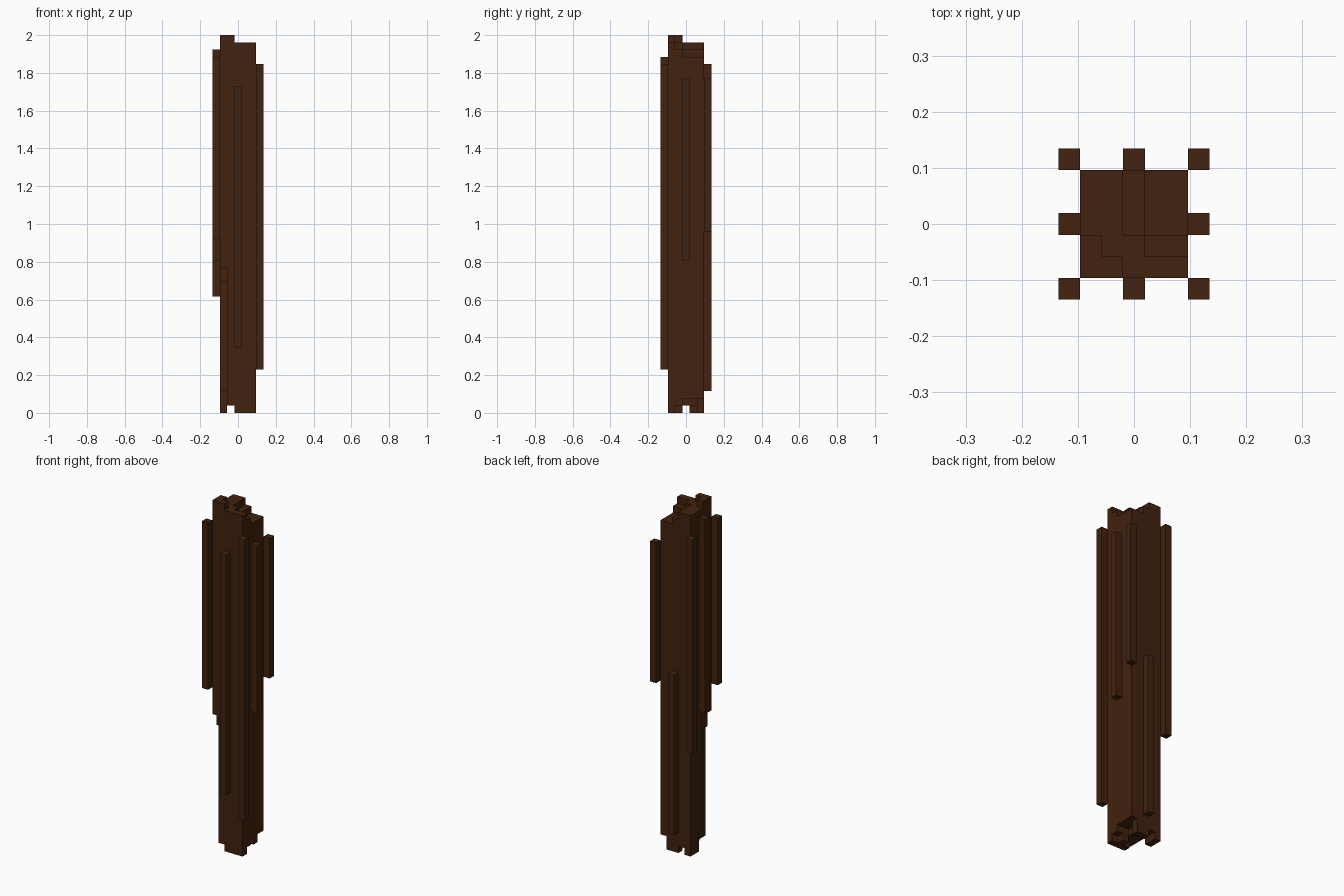
import bpy, bmesh

cube = bpy.data.objects.get("Cube")
if cube:
    bpy.data.objects.remove(cube, do_unlink=True)

U = 2 / 52  # one block

bark = bpy.data.materials.new("dark_brown_bark")
bark.use_nodes = True
COLOR = (0.0545, 0.016, 0.0044, 1)
bark.diffuse_color = COLOR
bsdf = next(n for n in bark.node_tree.nodes if n.type == 'BSDF_PRINCIPLED')
bsdf.inputs["Base Color"].default_value = COLOR


def finish(bm, name):
    bmesh.ops.remove_doubles(bm, verts=bm.verts, dist=1e-5)
    bmesh.ops.recalc_face_normals(bm, faces=bm.faces)
    mesh = bpy.data.meshes.new(name)
    bm.to_mesh(mesh)
    bm.free()
    mesh.materials.append(bark)
    obj = bpy.data.objects.new(name, mesh)
    bpy.context.collection.objects.link(obj)
    return obj


def quad(bm, pts):
    bm.faces.new([bm.verts.new([c * U for c in p]) for p in pts])


def columns(name, cells):
    """Blocky solid from {(x, y): (bottom, top)}, without inner walls."""
    bm = bmesh.new()
    for (x, y), (lo, hi) in cells.items():
        corners = [(x - .5, y - .5), (x + .5, y - .5), (x + .5, y + .5), (x - .5, y + .5)]
        quad(bm, [(*c, hi) for c in corners])
        quad(bm, [(*c, lo) for c in reversed(corners)])
        for i, (dx, dy) in enumerate([(0, -1), (1, 0), (0, 1), (-1, 0)]):
            a, b = corners[i], corners[(i + 1) % 4]
            n_lo, n_hi = cells.get((x + dx, y + dy), (hi, hi))
            # exposed wall below and above the neighbouring column
            for z0, z1 in ((lo, min(hi, n_lo)), (max(lo, n_hi), hi)):
                if z1 > z0:
                    quad(bm, [(*a, z0), (*b, z0), (*b, z1), (*a, z1)])
    return finish(bm, name)


# Broken top and bottom of the trunk: rows run front to back, values left to right in x
TOPS = [(52, 52, 51, 51, 51),
        (52, 51, 51, 50, 50),
        (51, 51, 50, 49, 49),
        (51, 51, 50, 49, 49),
        (51, 51, 50, 49, 49)]
BOTTOMS = [(20, 1, 0, 0, 0),
           (18, 1, 1, 0, 1),
           (3, 1, 1, 2, 2),
           (0, 1, 1, 2, 2),
           (0, 1, 0, 0, 2)]
columns("trunk", {(x - 2, y - 2): (BOTTOMS[y][x], TOPS[y][x])
                  for x in range(5) for y in range(5)})

# Raised bark ridges around the trunk: position and vertical extent
RIDGES = {"front_right": (-3, -3, 24, 49), "front": (0, -3, 9, 45),
          "front_left": (3, -3, 6, 48), "left": (3, 0, 21, 46),
          "back_left": (3, 3, 25, 46), "back": (0, 3, 3, 27),
          "back_right": (-3, 3, 16, 48), "right": (-3, 0, 21, 50)}
for side, (x, y, lo, hi) in RIDGES.items():
    columns("bark_ridge_" + side, {(x, y): (lo, hi)})
